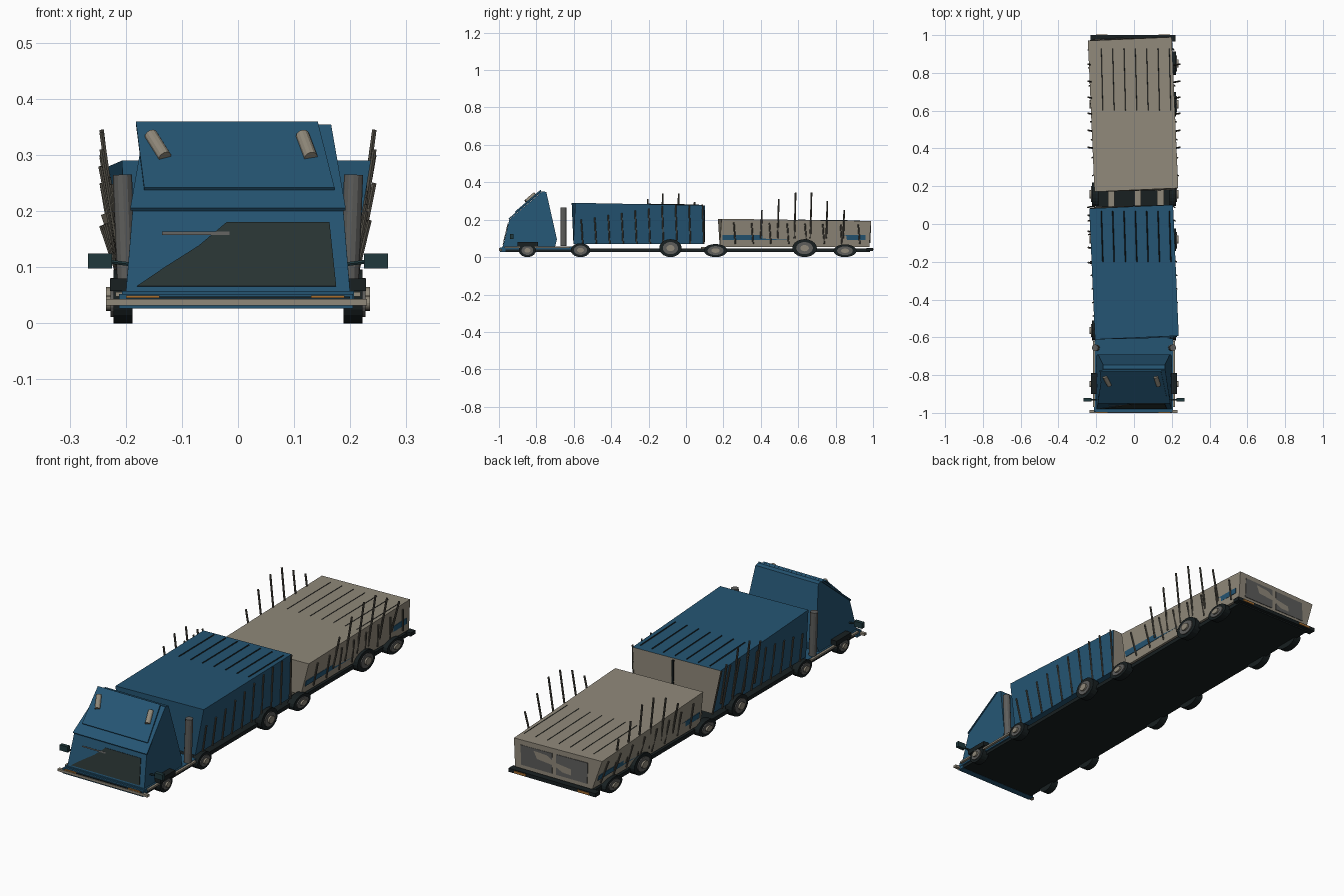
import bpy, bmesh, math
from mathutils import Vector

cube = bpy.data.objects.get("Cube")
if cube:
    bpy.data.objects.remove(cube, do_unlink=True)


def material(name, rgb):
    m = bpy.data.materials.new(name)
    m.use_nodes = True
    m.diffuse_color = (*rgb, 1)
    m.node_tree.nodes["Principled BSDF"].inputs["Base Color"].default_value = (*rgb, 1)
    return m


BLUE = material("blue paint", (.018, .09, .17))
TAN = material("tan paint", (.28, .25, .195))
BLACK = material("black underbody", (.009, .014, .015))
GLASS = material("dark glass", (.022, .034, .033))
GREY = material("grey metal", (.11, .11, .105))
ROD = material("weathered rod", (.08, .073, .058))
TEAL = material("dark teal", (.014, .04, .046))
ORANGE = material("orange lamp", (.4, .16, .03))


def finish(name, bm, *mats):
    bmesh.ops.recalc_face_normals(bm, faces=bm.faces)
    me = bpy.data.meshes.new(name)
    bm.to_mesh(me)
    bm.free()
    for m in mats:
        me.materials.append(m)
    ob = bpy.data.objects.new(name, me)
    bpy.context.collection.objects.link(ob)
    return ob


def add_box(bm, lo, hi):
    r = bmesh.ops.create_cube(bm, size=1)
    for v in r["verts"]:
        v.co = Vector([(a + b) / 2 + c * (b - a) for a, b, c in zip(lo, hi, v.co)])


def box(name, lo, hi, mat):
    bm = bmesh.new()
    add_box(bm, lo, hi)
    return finish(name, bm, mat)


def add_rod(bm, a, b, r, sides=6):
    a, b = Vector(a), Vector(b)
    d = b - a
    res = bmesh.ops.create_cone(bm, cap_ends=True, segments=sides, radius1=r, radius2=r, depth=d.length)
    q = Vector((0, 0, 1)).rotation_difference(d)
    for v in res["verts"]:
        v.co = q @ v.co + (a + b) / 2


def plate(name, pts, mat, depth):
    """Thin solid from a planar outline, thickened along its normal."""
    bm = bmesh.new()
    f = bm.faces.new([bm.verts.new(p) for p in pts])
    f.normal_update()
    n = f.normal.copy()
    r = bmesh.ops.extrude_face_region(bm, geom=[f])
    for v in r["geom"]:
        if isinstance(v, bmesh.types.BMVert):
            v.co += n * depth
    return finish(name, bm, mat)


# Underbody
box("underbody", (-.2, -.97, .027), (.2, .985, .045), BLACK)
box("cab_floor", (-.207, -.985, .04), (.207, -.6, .058), BLUE)
for s, side in ((1, "left"), (-1, "right")):
    x = s * .212
    box(side + "_rail", (x - .006, -.97, .048), (x + .006, -.62, .056), TAN)

# Cab: side profile with a narrower half width toward the roof
profile = [(-.98, .052, .2), (-.945, .2, .188), (-.767, .352, .163),
           (-.747, .348, .163), (-.69, .095, .19), (-.7, .055, .2)]
bm = bmesh.new()
rings = [[bm.verts.new((s * w, y, z)) for y, z, w in profile] for s in (-1, 1)]
bm.faces.new(rings[0])
bm.faces.new(rings[1])
for i in range(len(profile)):
    j = (i + 1) % len(profile)
    bm.faces.new((rings[0][i], rings[0][j], rings[1][j], rings[1][i]))
finish("cab", bm, BLUE)


def shield(x, z, off=.001):
    t = (z - .052) / .148
    return (x, -.98 + .035 * t - off, z)


def brow(x, z, off=.001):
    t = (z - .2) / .152
    return (x, -.945 + .178 * t - off * .65, z + off * .76)


plate("windscreen", [shield(*p) for p in ((-.18, .066), (.175, .066), (.163, .18), (-.02, .18),
                                         (-.07, .138), (-.13, .1))], GLASS, .003)
plate("windscreen_glint", [shield(x, z, .005) for x, z in ((-.135, .157), (-.015, .157), (-.015, .163), (-.135, .163))], GREY, .001)
plate("brow_shell", [brow(*p) for p in ((-.192, .2), (.192, .2), (.166, .349), (-.166, .349))], BLUE, .006)
plate("brow_panel", [brow(x, z, .007) for x, z in ((-.167, .232), (.172, .232), (.142, .35), (-.182, .35))], BLUE, .006)

# Roof lamps, mirrors, exhaust stacks, wheel guards
for s, side in ((1, "left"), (-1, "right")):
    bm = bmesh.new()
    add_rod(bm, brow(s * .13, .285, .014), brow(s * .115 if s > 0 else -.155, .325, .014), .012, 12)
    finish(side + "_roof_lamp", bm, TAN)
    bm = bmesh.new()
    a, b = sorted((s * .225, s * .267))
    add_box(bm, (a, -.94, .098), (b, -.922, .124))
    add_rod(bm, (s * .19, -.93, .105), (s * .23, -.93, .11), .004)
    finish(side + "_mirror", bm, TEAL)
    bm = bmesh.new()
    add_rod(bm, (s * .198, -.655, .06), (s * .206, -.655, .265), .017, 12)
    finish(side + "_exhaust_stack", bm, GREY)
    a, b = sorted((s * .19, s * .228))
    box(side + "_wheel_guard", (a, -.9, .058), (b, -.79, .08), BLACK)

# Front and rear bumpers
box("front_bumper", (-.212, -.995, .026), (.205, -.965, .052), BLUE)
box("front_bumper_bar", (-.235, -1, .032), (.23, -.985, .043), TAN)
box("front_grille_strip", (-.2, -.998, .044), (.2, -.98, .048), BLACK)
box("rear_bumper", (-.23, .965, .033), (.22, 1, .05), BLACK)
for x in (-.17, .16):
    box("rear_lamp", (x - .03, .998, .037), (x + .03, 1.003, .046), ORANGE)
    box("front_lamp", (x - .03, -1.001, .045), (x + .03, -.99, .05), ORANGE)

# Cargo boxes: flared toward a slightly turned roof that dips to the rear
TURN = math.radians(2.5)


class Cargo:
    def __init__(self, cx, cy, half, low, front, rear):
        self.cx, self.cy, self.half = cx, cy, half
        self.low, self.front, self.rear = low, front, rear

    def roof(self, y):
        return self.front + (self.rear - self.front) * ((y - self.cy) / self.half + 1) / 2

    def side(self, s, y, z):
        t = (z - self.low) / (self.roof(y) - self.low)
        return s * (.2 + .022 * t) + (self.cx - (y - self.cy) * math.sin(TURN)) * t

    def build(self, name, mat, rear_mat):
        bm = bmesh.new()
        add_box(bm, (-1, -1, 0), (1, 1, 1))
        for v in bm.verts:
            t = v.co.z
            x, y = v.co.x * (.2 + .022 * t), v.co.y * self.half
            a = TURN * t
            v.co = (self.cx * t + x * math.cos(a) - y * math.sin(a),
                    self.cy + x * math.sin(a) + y * math.cos(a),
                    self.roof(self.cy + y) if t else self.low)
        ob = finish(name, bm, mat, rear_mat)
        for p in ob.data.polygons:
            p.material_index = int(p.normal.y > .7)
        return ob


truck = Cargo(0, -.255, .347, .07, .29, .277)
trailer = Cargo(-.005, .58, .4, .055, .205, .193)
truck.build("truck_cargo_box", BLUE, TAN)
trailer.build("trailer_cargo_box", TAN, TAN)

# Stripes along the trailer
for s, side in ((1, "left"), (-1, "right")):
    pts = [(trailer.side(s, y, z) + s * .001, y, z) for y, z in ((.195, .092), (.96, .092), (.96, .118), (.195, .118))]
    plate(side + "_trailer_stripe", pts if s > 0 else pts[::-1], BLUE, .003)

# Rear doors
for a, b in ((-.175, -.015), (.005, .165)):
    plate("rear_door_panel", [(x, trailer.cy + trailer.half + .001 + x * TURN * (z - .055) / .14, z)
                              for x, z in ((b, .075), (a, .075), (a, .17), (b, .17))], GREY, .003)
box("truck_door_seam", (-.004, .088, .08), (.004, .101, .27), BLACK)

# Coupling bars between the boxes
for x in (-.12, .02, .14):
    box("coupling_bar", (x - .018, .08, .045), (x + .018, .2, .055), TAN)

# Side stakes and the taller raised poles
for cargo, name, first, step, count in ((truck, "truck", -.556, .072, 10), (trailer, "trailer", .26, .095, 8)):
    bm = bmesh.new()
    for s in (-1, 1):
        for i in range(count):
            y = first + i * step
            top = cargo.roof(y) - .02 if cargo is trailer else min(.2 + .012 * i, .28)
            add_rod(bm, (cargo.side(s, y, .07) + s * .004, y + .004, .07),
                    (cargo.side(s, y, top) + s * .008, y - .004, top), .004)
    finish(name + "_side_stakes", bm, ROD)

poles = ((truck, (-.21, -.13, -.045, .04), (.31, .34, .34, .295)),
         (trailer, (.4, .49, .58, .665, .75, .84), (.25, .31, .345, .345, .3, .25)))
bm = bmesh.new()
for cargo, ys, tops in poles:
    for s in (-1, 1):
        for y, top in zip(ys, tops):
            if cargo is truck and s > 0:
                continue
            add_rod(bm, (cargo.side(s, y, .1) + s * .005, y, .1), (s * .243, y + .006, top), .0045)
finish("raised_poles", bm, ROD)

# Slender battens along the roofs
for cargo, name, y0, y1, r in ((truck, "truck", -.2, .07, .003), (trailer, "trailer", .6, .93, .0015)):
    bm = bmesh.new()
    for i in range(7):
        x = -.165 + i * .06
        add_rod(bm, (x, y0, cargo.roof(y0)), (x - .008, y1, cargo.roof(y1) + .001), r, 4)
    finish(name + "_roof_battens", bm, BLACK)

# Wheels: slightly flattened tyres with stepped hubs
for y, ry, rz in ((-.848, .046, .036), (-.564, .052, .037), (-.083, .06, .048),
                  (.158, .063, .035), (.634, .066, .048), (.85, .062, .034)):
    for s, side in ((1, "left"), (-1, "right")):
        for part, r, x0, x1, mat in (("tyre", 1, .188, .222, BLACK), ("rim", .68, .2, .227, GREY),
                                     ("hub", .35, .2, .235, TAN)):
            bm = bmesh.new()
            add_rod(bm, (s * x0, 0, 0), (s * x1, 0, 0), 1, 20)
            for v in bm.verts:
                v.co = (v.co.x, y + v.co.y * ry * r, rz + v.co.z * rz * r)
            finish(f"{side}_wheel_{part}", bm, mat)
